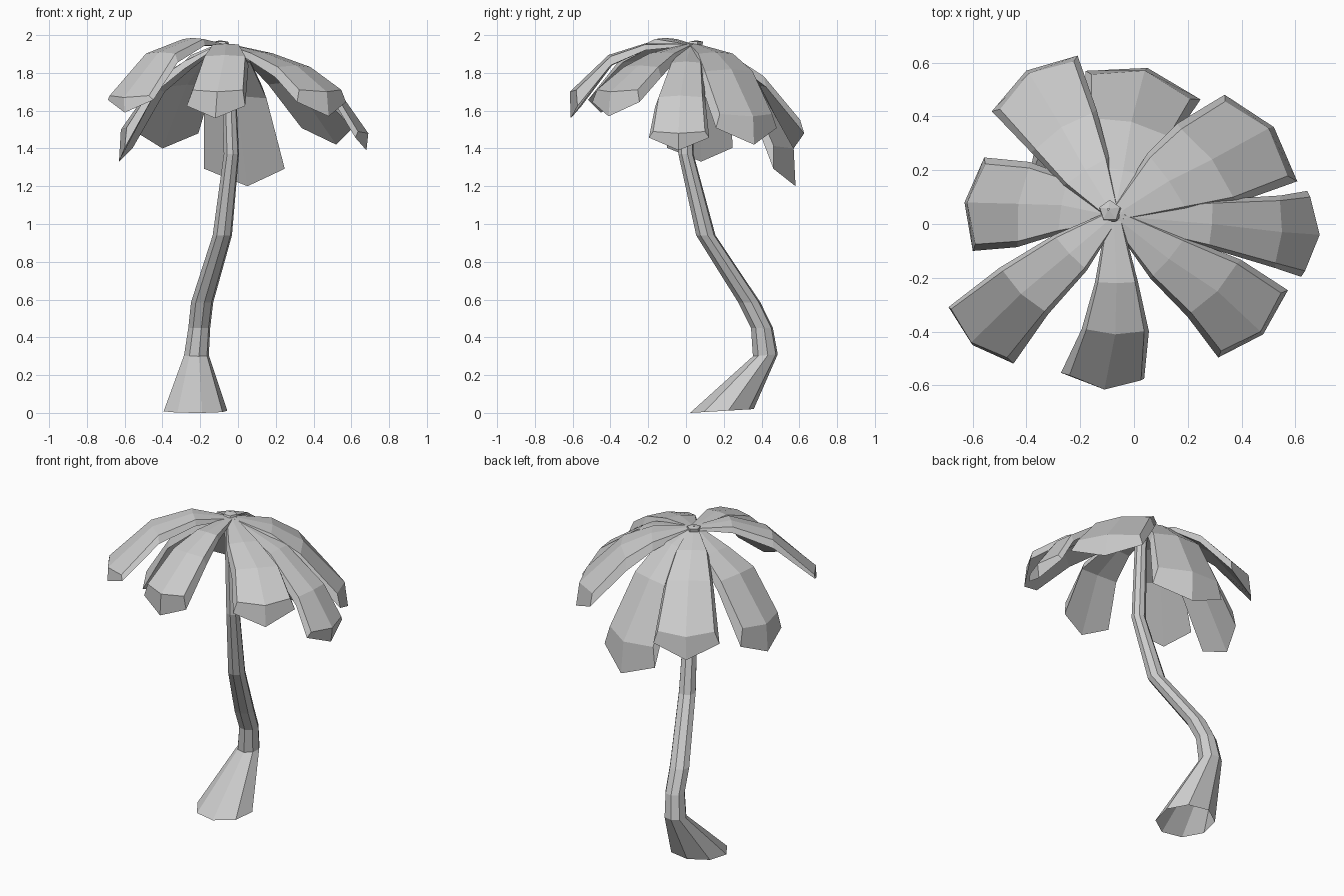
import bpy, bmesh, math
from mathutils import Vector


def loft(name, rows, cap_end=False):
    """Bridge consecutive closed loops of points into a faceted mesh object."""
    bm = bmesh.new()
    vr = [[bm.verts.new(p) for p in r] for r in rows]
    n = len(vr[0])
    for a, b in zip(vr, vr[1:]):
        for i in range(n):
            j = (i + 1) % n
            bm.faces.new((a[i], a[j], b[j], b[i]))
    if cap_end:
        # two mirrored halves, split along the middle
        e, h = vr[-1], n // 2
        m = h - 1
        bm.faces.new(e[:m + 1] + [e[-1]])
        bm.faces.new(e[m:])
    bmesh.ops.recalc_face_normals(bm, faces=bm.faces)
    me = bpy.data.meshes.new(name)
    bm.to_mesh(me)
    bm.free()
    ob = bpy.data.objects.new(name, me)
    bpy.context.collection.objects.link(ob)
    return ob


def ring(x, y, z, r, n=8, tilt=0.0):
    pts = []
    for i in range(n):
        a = math.tau * (i + 0.25) / n
        dy = r * math.sin(a)
        pts.append((x + r * math.cos(a), y + dy, z + tilt * dy))
    return pts


# Curved trunk with flared, open foot: x, y, z, radius, tilt
trunk_path = [
    (-0.225, 0.19, 0.01, 0.172, 0.06), (-0.22, 0.42, 0.305, 0.067, 0.08),
    (-0.205, 0.402, 0.45, 0.059, 0.0), (-0.19, 0.335, 0.585, 0.060, 0.0),
    (-0.083, 0.105, 0.94, 0.052, 0.0), (-0.035, 0.0, 1.37, 0.041, 0.0),
    (-0.055, 0.0, 1.93, 0.035, 0.0)]
loft("trunk", [ring(x, y, z, r, 8, t) for x, y, z, r, t in trunk_path])

# Small crown bud where the fronds meet
loft("crown_bud", [ring(-0.085, 0.04, 1.93, 0.045, 5), ring(-0.09, 0.05, 1.965, 0.04, 5),
                   ring(-0.095, 0.055, 1.972, 0.004, 5)])


def frond(name, heading, pts):
    """Thick drooping leaf: rows of (x, y, z, half width); last entry is the lower tip edge."""
    hub = Vector((-0.075, 0.03, 0))
    up = Vector((0, 0, 1))
    ang = math.atan2(pts[0][1] - hub.y, pts[0][0] - hub.x)
    turn = (math.radians(heading) - ang + math.pi) % math.tau - math.pi
    path = [(hub.x + 0.02 * math.cos(ang), hub.y + 0.02 * math.sin(ang), 1.955, 0.03)] + pts[:3]
    tip = Vector(pts[3][:3])
    rows = []
    for k, (x, y, z, w) in enumerate(path):
        a = ang + turn * k / 3
        d = Vector((math.cos(a), math.sin(a), 0))
        s = Vector((-d.y, d.x, 0))
        c = Vector((x, y, z))
        side = -d * (0, 0.05, 0.12, 0.28)[k] * w + up * (-0.06, -0.06, -0.06, 0.06)[k] * w
        top = [c + s * f * w + (side if f else Vector()) for f in (-0.86, 0, 0.86)]
        if k < 3:
            low = c - up * 0.36 * w
            edge = [c + s * f * w + side - up * 0.38 * w for f in (-1, 1)]
        else:
            low = tip
            edge = [tip + s * f * w - d * 0.3 * w + up * 0.42 * w for f in (-1, 1)]
        rows.append([edge[0], *top, edge[1], low])
    loft(name, rows, cap_end=True)


# Eight drooping fronds around the crown: heading in degrees, spine points
fronds = {
    "front": (-94, [(-0.065, -0.22, 1.955, .08), (-0.07, -0.41, 1.895, .125),
                    (-0.11, -0.615, 1.70, .155), (-0.12, -0.61, 1.56, .15)]),
    "front_right": (-46, [(0.13, -0.13, 1.91, .10), (0.31, -0.25, 1.84, .145),
                          (0.47, -0.40, 1.70, .18), (0.48, -0.41, 1.57, .165)]),
    "right": (-4, [(0.29, 0.0, 1.86, .09), (0.55, -0.03, 1.68, .135),
                   (0.69, -0.04, 1.48, .16), (0.68, -0.04, 1.39, .155)]),
    "back_right": (40, [(0.13, 0.16, 1.91, .13), (0.29, 0.24, 1.82, .185),
                        (0.50, 0.355, 1.57, .21), (0.52, 0.36, 1.42, .20)]),
    "back": (76, [(-0.04, 0.20, 1.90, .11), (-0.01, 0.38, 1.74, .17),
                  (0.04, 0.57, 1.40, .22), (0.05, 0.58, 1.20, .21)]),
    "back_left": (123, [(-0.18, 0.20, 1.90, .10), (-0.27, 0.36, 1.79, .145),
                        (-0.39, 0.56, 1.54, .19), (-0.40, 0.57, 1.40, .185)]),
    "left": (173, [(-0.27, 0.07, 1.87, .11), (-0.43, 0.075, 1.77, .16),
                   (-0.62, 0.08, 1.50, .175), (-0.63, 0.08, 1.33, .165)]),
    "front_left": (229, [(-0.24, -0.11, 1.985, .09), (-0.42, -0.26, 1.91, .125),
                         (-0.605, -0.44, 1.67, .16), (-0.60, -0.45, 1.59, .15)]),
}
for key, (heading, pts) in fronds.items():
    frond("frond_" + key, heading, pts)
